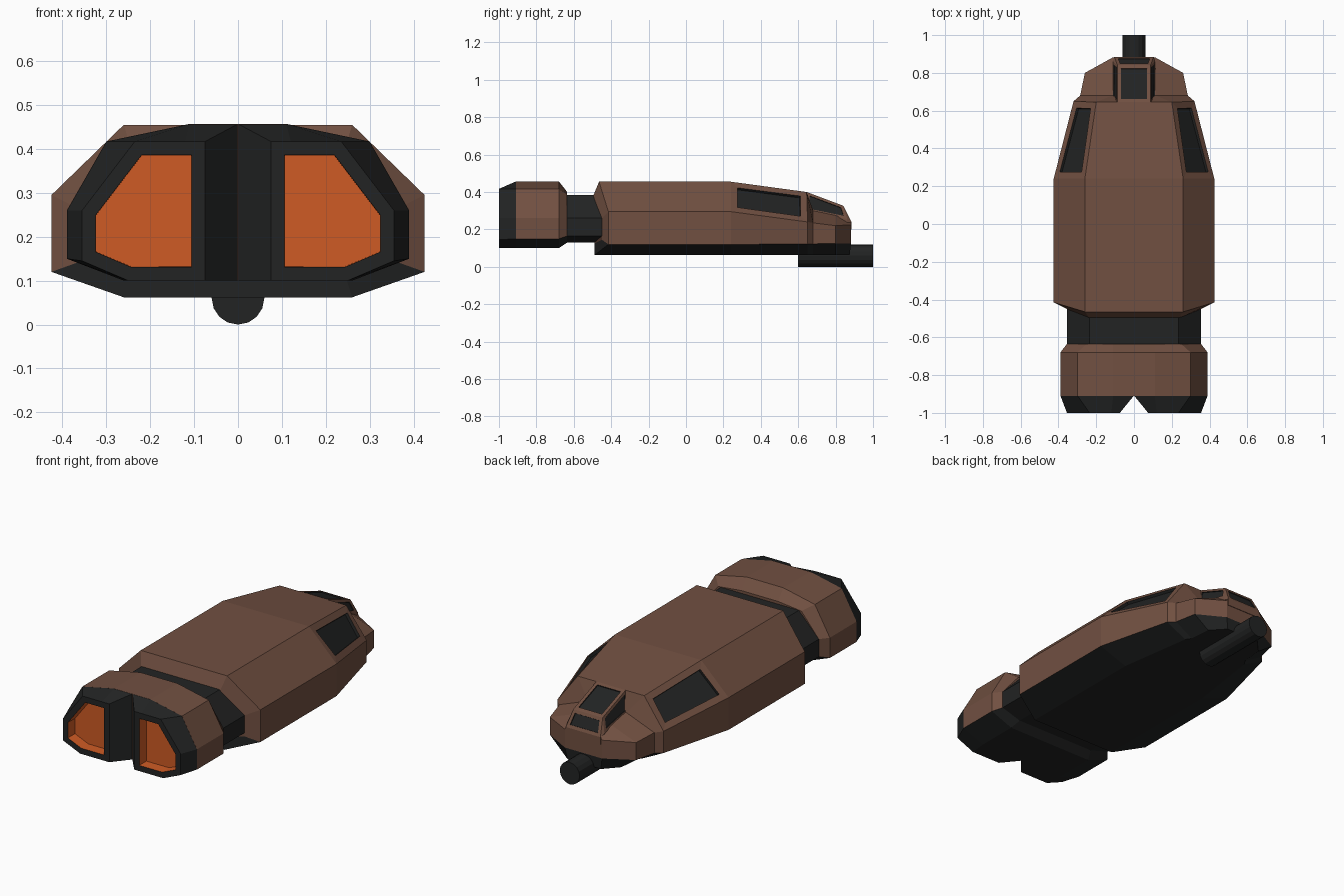
import bpy, bmesh, math
from mathutils import Matrix

if "Cube" in bpy.data.objects:
    bpy.data.objects.remove(bpy.data.objects["Cube"])

def mat(name, rgb):
    m = bpy.data.materials.new(name)
    m.diffuse_color = (*rgb, 1)
    m.use_nodes = True
    m.node_tree.nodes["Principled BSDF"].inputs["Base Color"].default_value = m.diffuse_color
    return m

BROWN = mat("brown_paint", (0.165, 0.080, 0.053))
DARK = mat("dark_metal", (0.016, 0.017, 0.017))
ORANGE = mat("engine_glow", (0.62, 0.105, 0.018))

def finish(bm, name, mats):
    me = bpy.data.meshes.new(name)
    bm.to_mesh(me)
    bm.free()
    for m in mats:
        me.materials.append(m)
    ob = bpy.data.objects.new(name, me)
    bpy.context.collection.objects.link(ob)
    return ob

def mirrored(half):
    """Close a right-hand half section (top to bottom) with its mirror."""
    return half + [(-x, y, z) for x, y, z in reversed(half)]

def loft(rings):
    """Skin closed rings; returns the bmesh, vertex rings and faces[section][strip]."""
    bm = bmesh.new()
    vs = [[bm.verts.new(p) for p in r] for r in rings]
    n = len(vs[0])
    faces = [[bm.faces.new((a[i], a[(i + 1) % n], b[(i + 1) % n], b[i]))
              for i in range(n)] for a, b in zip(vs, vs[1:])]
    bm.faces.new(vs[0])
    bm.faces.new(vs[-1])
    bmesh.ops.recalc_face_normals(bm, faces=bm.faces)
    return bm, vs, faces

def window(bm, face, border, depth, index):
    """Inset a pane, then sink it; pane and its walls take the given material."""
    bmesh.ops.inset_individual(bm, faces=[face], thickness=border, use_even_offset=True)
    walls = bmesh.ops.inset_individual(bm, faces=[face], thickness=0.001, depth=-depth)
    for f in walls["faces"] + [face]:
        f.material_index = index

def dark_below(bm, z):
    for f in bm.faces:
        if f.calc_center_median().z < z:
            f.material_index = 1

# Main hull with nose, dark belly and recessed side windows
hull = [
    [(0.235, -0.50, 0.37), (0.355, -0.45, 0.26), (0.355, -0.45, 0.145), (0.24, -0.49, 0.125)],
    [(0.26, -0.465, 0.455), (0.425, -0.415, 0.295), (0.425, -0.415, 0.12), (0.26, -0.49, 0.062)],
    [(0.26, 0.24, 0.455), (0.425, 0.24, 0.295), (0.425, 0.24, 0.12), (0.26, 0.24, 0.062)],
    [(0.20, 0.645, 0.40), (0.32, 0.65, 0.24), (0.32, 0.65, 0.122), (0.20, 0.65, 0.062)],
    [(0.115, 0.68, 0.30), (0.285, 0.68, 0.235), (0.285, 0.68, 0.123), (0.18, 0.68, 0.062)],
    [(0.113, 0.80, 0.275), (0.26, 0.80, 0.22), (0.26, 0.80, 0.125), (0.17, 0.80, 0.062)],
    [(0.10, 0.882, 0.245), (0.112, 0.882, 0.225), (0.112, 0.882, 0.125), (0.10, 0.875, 0.062)],
]
bm, vs, faces = loft([mirrored(s) for s in hull])
bmesh.ops.connect_verts(bm, verts=[vs[-1][2], vs[-1][5]])
dark_below(bm, 0.125)
for strip in (0, 6):
    window(bm, faces[2][strip], 0.036, 0.015, 1)
finish(bm, "hull", [BROWN, DARK])

# Cockpit canopy with top, side and front panes
canopy = [
    [(0.088, 0.645, 0.40), (0.115, 0.645, 0.30), (0.115, 0.645, 0.2)],
    [(0.088, 0.84, 0.327), (0.112, 0.862, 0.255), (0.112, 0.862, 0.2)],
    [(0.088, 0.842, 0.325), (0.104, 0.885, 0.24), (0.104, 0.885, 0.2)],
]
bm, vs, faces = loft([mirrored(s) for s in canopy])
front = next(f for f in bm.faces if set(f.verts) == set(vs[-1]))
bmesh.ops.connect_verts(bm, verts=[vs[-1][1], vs[-1][4]])
front = next(f for f in bm.faces if {vs[-1][0], vs[-1][1], vs[-1][4]} <= set(f.verts))
for f, border in ((faces[0][5], 0.018), (faces[0][0], 0.014), (faces[0][4], 0.014), (front, 0.017)):
    window(bm, f, border, 0.005, 1)
finish(bm, "canopy", [BROWN, DARK])

# Neck between hull and engine block
neck = [(0.235, 0.385), (0.355, 0.26), (0.355, 0.165), (0.24, 0.13)]
bm, vs, faces = loft([mirrored([(x, y, z) for x, z in neck]) for y in (-0.66, -0.43)])
finish(bm, "neck", [DARK])

# Engine block
outer = [(0.11, 0.457), (0.30, 0.417), (0.39, 0.26), (0.39, 0.15), (0.26, 0.10)]
inner = [(0.11, 0.40), (0.25, 0.385), (0.355, 0.26), (0.355, 0.165), (0.24, 0.13)]
bm, vs, faces = loft([mirrored([(x, y, z) for x, z in prof])
                      for y, prof in ((-0.91, outer), (-0.68, outer), (-0.635, inner))])
dark_below(bm, 0.14)
finish(bm, "engine_block", [BROWN, DARK])

# Two nozzles with sunken glowing exhausts
base = [(0, 0.457)] + outer + [(0, 0.10)]
rim = [(0.075, 0.417), (0.12, 0.417), (0.235, 0.417), (0.355, 0.26),
       (0.355, 0.145), (0.25, 0.10), (0.075, 0.10)]
for side, s in (("right", 1), ("left", -1)):
    bm, vs, faces = loft([[(s * x, -0.908, z) for x, z in base],
                          [(s * x, -1.0, z) for x, z in rim]])
    mouth = next(f for f in bm.faces if set(f.verts) == set(vs[-1]))
    window(bm, mouth, 0.031, 0.06, 1)
    finish(bm, "nozzle_" + side, [DARK, ORANGE])

# Cannon barrel under the nose
bm = bmesh.new()
bmesh.ops.create_cone(bm, cap_ends=True, segments=16, radius1=0.06, radius2=0.06, depth=0.4,
                      matrix=Matrix.Translation((0, 0.8, 0.06)) @ Matrix.Rotation(math.pi / 2, 4, 'X'))
finish(bm, "cannon", [DARK])
